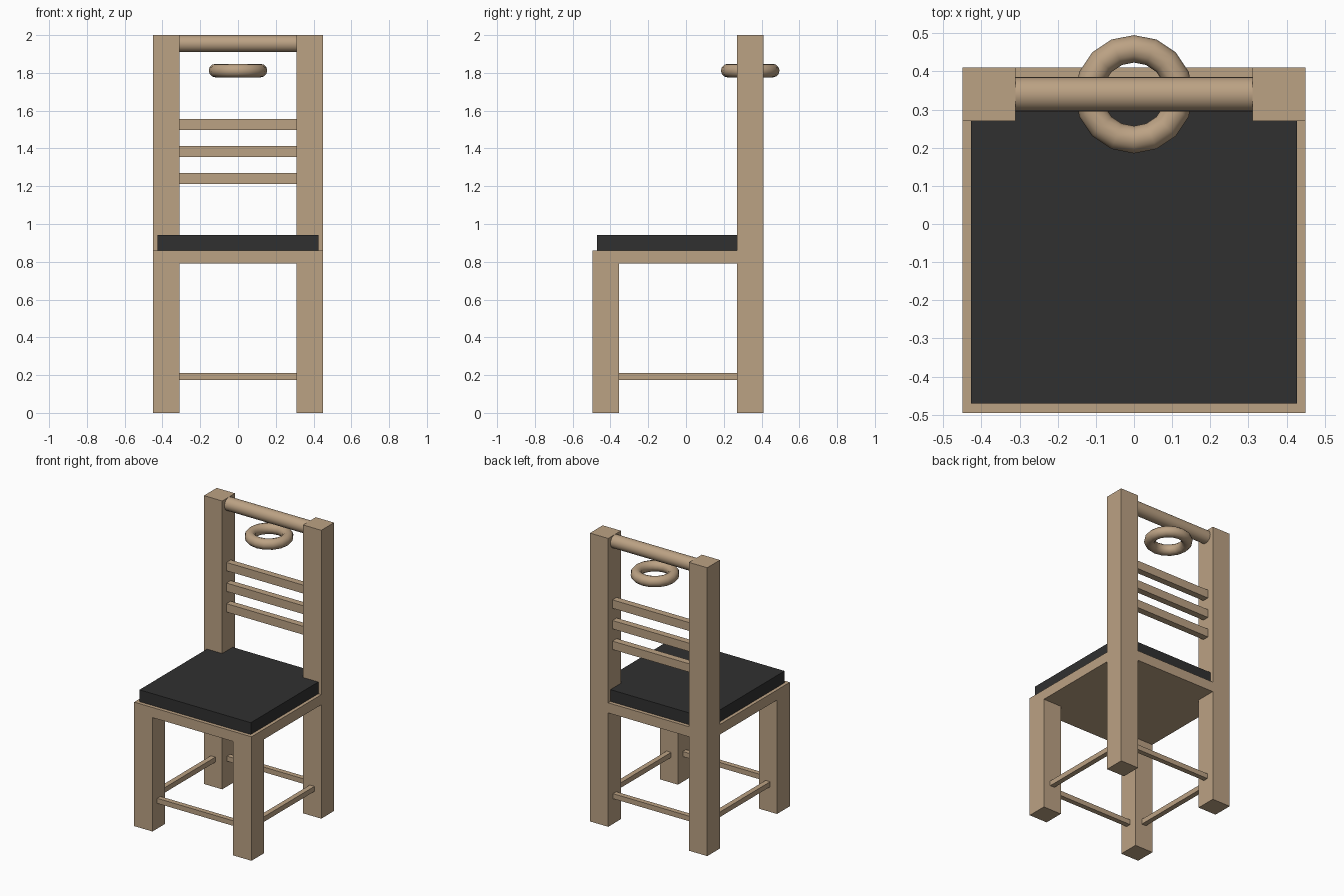
import bpy
from math import pi

if "Cube" in bpy.data.objects:
    bpy.data.objects.remove(bpy.data.objects["Cube"])


def material(name, rgb):
    m = bpy.data.materials.new(name)
    m.diffuse_color = (*rgb, 1)
    m.use_nodes = True
    m.node_tree.nodes["Principled BSDF"].inputs["Base Color"].default_value = m.diffuse_color
    return m


wood = material("wood", (0.50, 0.36, 0.23))
fabric = material("dark_fabric", (0.03, 0.03, 0.03))


def finish(name, mat):
    ob = bpy.context.object
    ob.name = name
    ob.data.materials.append(mat)
    return ob


def box(name, x, y, z, mat=wood):
    """Box from (min, max) ranges."""
    c = [(a + b) / 2 for a, b in (x, y, z)]
    bpy.ops.mesh.primitive_cube_add(size=1, location=c)
    ob = finish(name, mat)
    ob.scale = [b - a for a, b in (x, y, z)]
    bpy.ops.object.transform_apply(location=False, rotation=False, scale=True)
    return ob


def around(c, half):
    return (c - half, c + half)


LEG = 0.07                            # half leg thickness
LX, FRONT, BACK = 0.38, -0.425, 0.34  # leg centre lines
INNER = LX - LEG

# Legs, back posts and side stretchers
for side, s in (("left", -1), ("right", 1)):
    x = around(s * LX, LEG)
    box(f"front_leg_{side}", x, around(FRONT, LEG), (0, 0.857))
    box(f"back_post_{side}", x, around(BACK, LEG), (0, 2))
    box(f"side_stretcher_{side}", around(s * LX, 0.0175),
        (FRONT + LEG, BACK - LEG), (0.175, 0.21))

# Front and back stretchers
for name, y in (("front", FRONT), ("back", BACK)):
    box(f"{name}_stretcher", (-INNER, INNER), around(y, 0.0175), (0.175, 0.21))

# Seat board and cushion
box("seat", (-0.45, 0.45), (-0.495, 0.41), (0.79, 0.86))
box("cushion", (-0.427, 0.427), (-0.47, 0.385), (0.86, 0.942), fabric)

# Back slats
for i in range(3):
    box(f"back_slat_{i + 1}", (-INNER, INNER), around(BACK, 0.023),
        around(1.241 + i * 0.143, 0.029))

# Round top rail
bpy.ops.mesh.primitive_cylinder_add(vertices=24, radius=0.045, depth=2 * INNER,
                                    location=(0, BACK, 1.955), rotation=(0, pi / 2, 0))
finish("top_rail", wood)
bpy.ops.object.shade_smooth_by_angle()

# Ring between the posts
bpy.ops.mesh.primitive_torus_add(major_segments=16, minor_segments=12,
                                 major_radius=0.119, minor_radius=0.036,
                                 location=(0, BACK, 1.812))
finish("back_ring", wood)
bpy.ops.object.shade_smooth_by_angle(angle=pi / 3)
